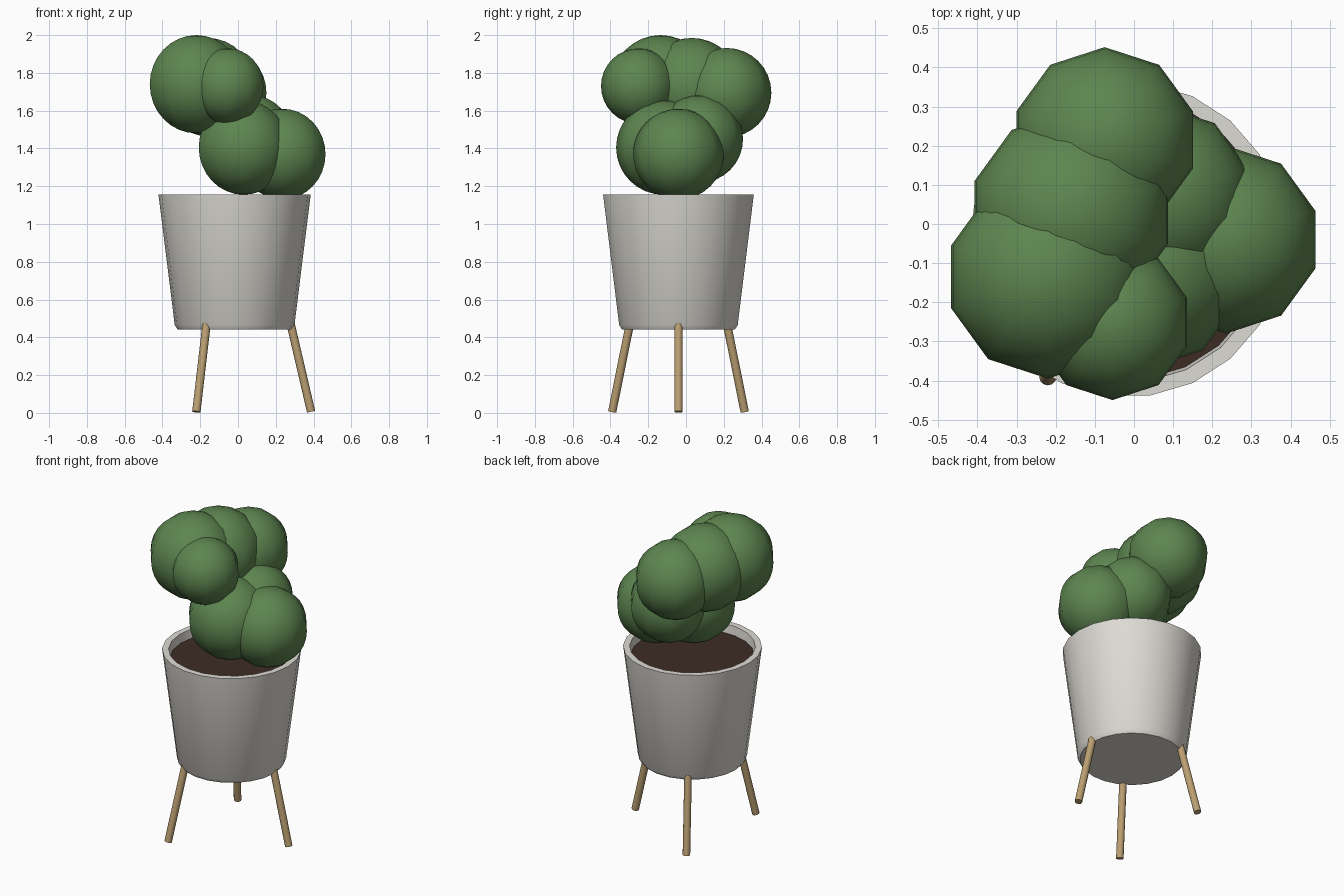
import bpy
import bmesh
import math
from mathutils import Vector

if "Cube" in bpy.data.objects:
    bpy.data.objects.remove(bpy.data.objects["Cube"], do_unlink=True)


def material(name, rgb):
    mat = bpy.data.materials.new(name)
    mat.use_nodes = True
    color = (*rgb, 1)
    mat.diffuse_color = color
    mat.node_tree.nodes["Principled BSDF"].inputs["Base Color"].default_value = color
    return mat


GREEN = material("leaf green", (0.11, 0.235, 0.08))
WHITE = material("warm white ceramic", (0.73, 0.71, 0.66))
WOOD = material("light wood", (0.50, 0.35, 0.17))
SOIL = material("dark soil", (0.048, 0.024, 0.017))

CENTRE = Vector((-0.018, -0.04, 0))
POT_SIDES = 22


def finish(name, bm, mat, location=(0, 0, 0), angle=40):
    bmesh.ops.recalc_face_normals(bm, faces=bm.faces)
    mesh = bpy.data.meshes.new(name)
    bm.to_mesh(mesh)
    bm.free()
    mesh.materials.append(mat)
    obj = bpy.data.objects.new(name, mesh)
    obj.location = location
    bpy.context.collection.objects.link(obj)
    bpy.ops.object.select_all(action="DESELECT")
    obj.select_set(True)
    bpy.context.view_layer.objects.active = obj
    bpy.ops.object.shade_smooth_by_angle(angle=math.radians(angle))
    return obj


def lathe(name, profile, mat):
    """Revolve (radius, height) points around the pot axis."""
    bm = bmesh.new()
    rings = []
    for r, z in profile:
        ring = []
        for i in range(POT_SIDES):
            a = math.tau * i / POT_SIDES
            ring.append(bm.verts.new((r * math.cos(a), r * math.sin(a), z)))
        rings.append(ring)
    for low, high in zip(rings, rings[1:]):
        for i in range(POT_SIDES):
            j = (i + 1) % POT_SIDES
            bm.faces.new((low[i], low[j], high[j], high[i]))
    bm.faces.new(rings[0])
    bm.faces.new(rings[-1])
    return finish(name, bm, mat, CENTRE)


# Tapered pot with a rim and a recessed inside
lathe("pot", [(0.302, 0.442), (0.317, 0.465), (0.403, 1.155),
              (0.365, 1.155), (0.355, 1.07)], WHITE)

# Soil disc
lathe("soil", [(0.355, 1.08), (0.358, 1.1)], SOIL)

# Three splayed legs
for i, name in enumerate(("left_leg", "back_right_leg", "front_right_leg")):
    a = math.tau * i / 3
    out = Vector((math.cos(a), math.sin(a), 0))
    foot = out * 0.405 + Vector((0, 0, 0.006))
    top = out * 0.297 + Vector((0, 0, 0.47))
    axis = top - foot
    bm = bmesh.new()
    bmesh.ops.create_cone(bm, cap_ends=True, segments=12, radius1=0.022,
                          radius2=0.022, depth=axis.length)
    bmesh.ops.rotate(bm, verts=bm.verts,
                     matrix=axis.to_track_quat("Z", "Y").to_matrix())
    finish(name, bm, WOOD, CENTRE + (foot + top) / 2)

# Foliage balls: x, y, z, radius
FOLIAGE = {
    "foliage_top_front": (-0.22, -0.135, 1.74, 0.26),
    "foliage_top_small": (-0.055, -0.25, 1.73, 0.2),
    "foliage_top_middle": (-0.16, 0.03, 1.725, 0.26),
    "foliage_top_back": (-0.075, 0.215, 1.695, 0.237),
    "foliage_low_left": (0.235, -0.04, 1.37, 0.24),
    "foliage_low_front": (0.03, -0.12, 1.405, 0.25),
    "foliage_low_back": (0.07, 0.07, 1.45, 0.232),
}
for name, (x, y, z, r) in FOLIAGE.items():
    bm = bmesh.new()
    bmesh.ops.create_uvsphere(bm, u_segments=10, v_segments=16, radius=r)
    finish(name, bm, GREEN, (x, y, z), angle=60)
